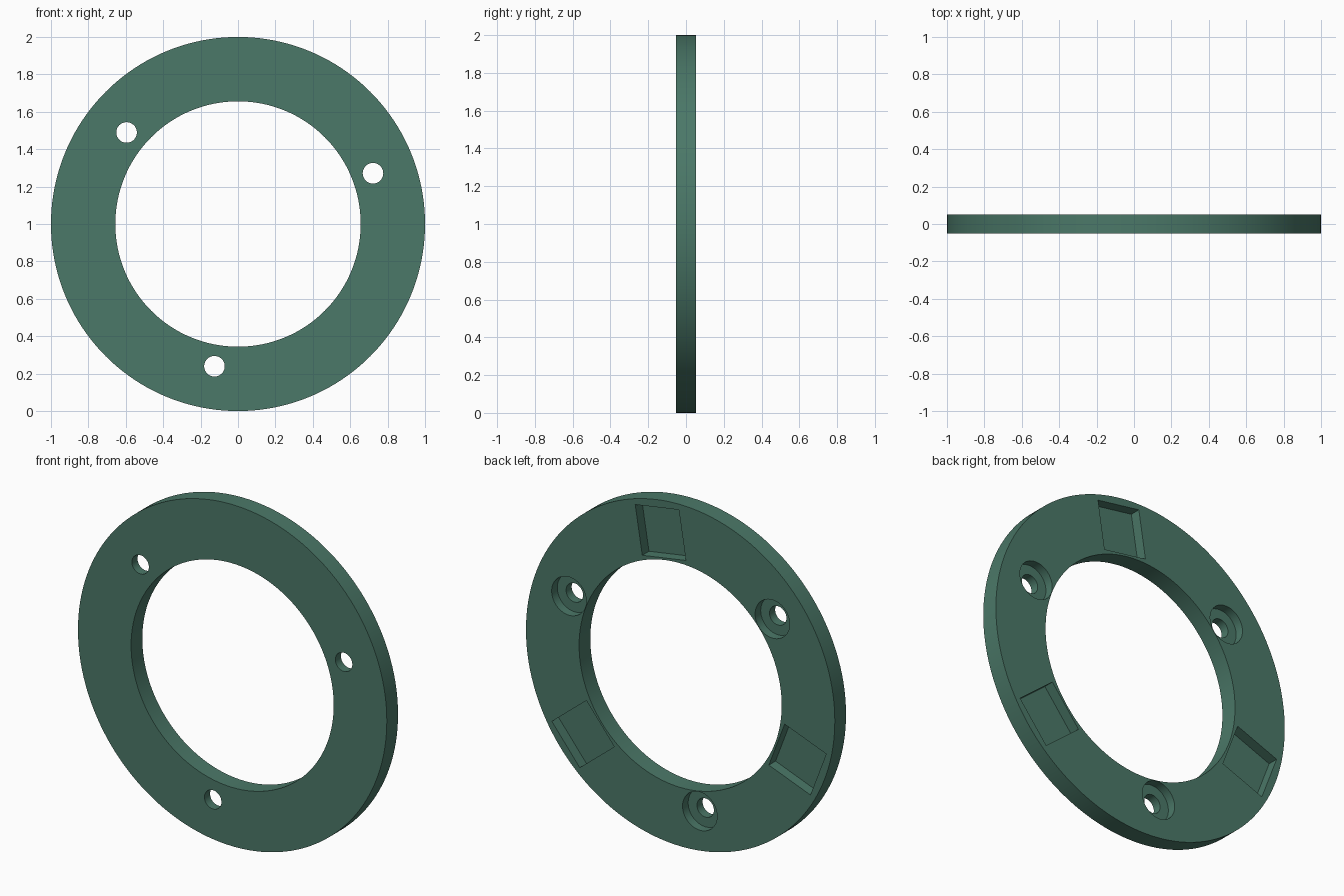
import bpy, math
from mathutils import Matrix, Vector

if "Cube" in bpy.data.objects:
    bpy.data.objects.remove(bpy.data.objects["Cube"])

HALF = 0.052            # half thickness of the ring
OUTER, INNER = 1.0, 0.656
HOLE_RADIUS = 0.771     # radius of the bolt circle
HOLE_ANGLE = 20.6
CENTRE = Vector((0, 0, 1))

green = bpy.data.materials.new("dark_green")
green.diffuse_color = (0.07, 0.188, 0.138, 1)
green.use_nodes = True
green.node_tree.nodes["Principled BSDF"].inputs["Base Color"].default_value = green.diffuse_color


def cylinder(name, radius, y0, y1, x=0, z=0, sides=48):
    """Cylinder lying along y, placed relative to the ring centre."""
    bpy.ops.mesh.primitive_cylinder_add(
        vertices=sides, radius=radius, depth=y1 - y0,
        location=CENTRE + Vector((x, (y0 + y1) / 2, z)),
        rotation=(math.pi / 2, 0, 0))
    bpy.context.object.name = name
    return bpy.context.object


def box(name, r0, r1, width, y0, y1, angle):
    """Box whose length points outwards from the ring centre."""
    bpy.ops.mesh.primitive_cube_add(size=1)
    ob = bpy.context.object
    ob.name = name
    ob.matrix_world = (Matrix.Translation(CENTRE)
                       @ Matrix.Rotation(-angle, 4, 'Y')
                       @ Matrix.Translation(((r0 + r1) / 2, (y0 + y1) / 2, 0))
                       @ Matrix.Diagonal((r1 - r0, y1 - y0, width, 1)))
    return ob


def cut(target, cutter):
    mod = target.modifiers.new("cut", 'BOOLEAN')
    mod.operation, mod.solver, mod.object = 'DIFFERENCE', 'EXACT', cutter
    bpy.context.view_layer.objects.active = target
    bpy.ops.object.modifier_apply(modifier=mod.name)
    bpy.data.objects.remove(cutter)


# Flat ring with the large central opening
ring = cylinder("mounting_ring", OUTER, -HALF, HALF, sides=160)
ring.data.materials.append(green)
cut(ring, cylinder("opening_cutter", INNER, -0.2, 0.2, sides=128))

for i in range(3):
    # Through hole with a counterbore on the back
    a = math.radians(HOLE_ANGLE + 120 * i)
    x, z = HOLE_RADIUS * math.cos(a), HOLE_RADIUS * math.sin(a)
    cut(ring, cylinder("hole_cutter", 0.055, -0.2, 0.2, x, z))
    cut(ring, cylinder("counterbore_cutter", 0.112, 0.0, 0.2, x, z))
    # Square pocket on the back, between the holes
    a = math.radians(HOLE_ANGLE + 60.3 + 120 * i)
    cut(ring, box("pocket_cutter", 0.668, 0.956, 0.286, -0.01, 0.2, a))

# Smooth round walls, sharp rims
bpy.ops.object.select_all(action='DESELECT')
ring.select_set(True)
bpy.context.view_layer.objects.active = ring
bpy.ops.object.shade_smooth_by_angle(angle=math.radians(30))
